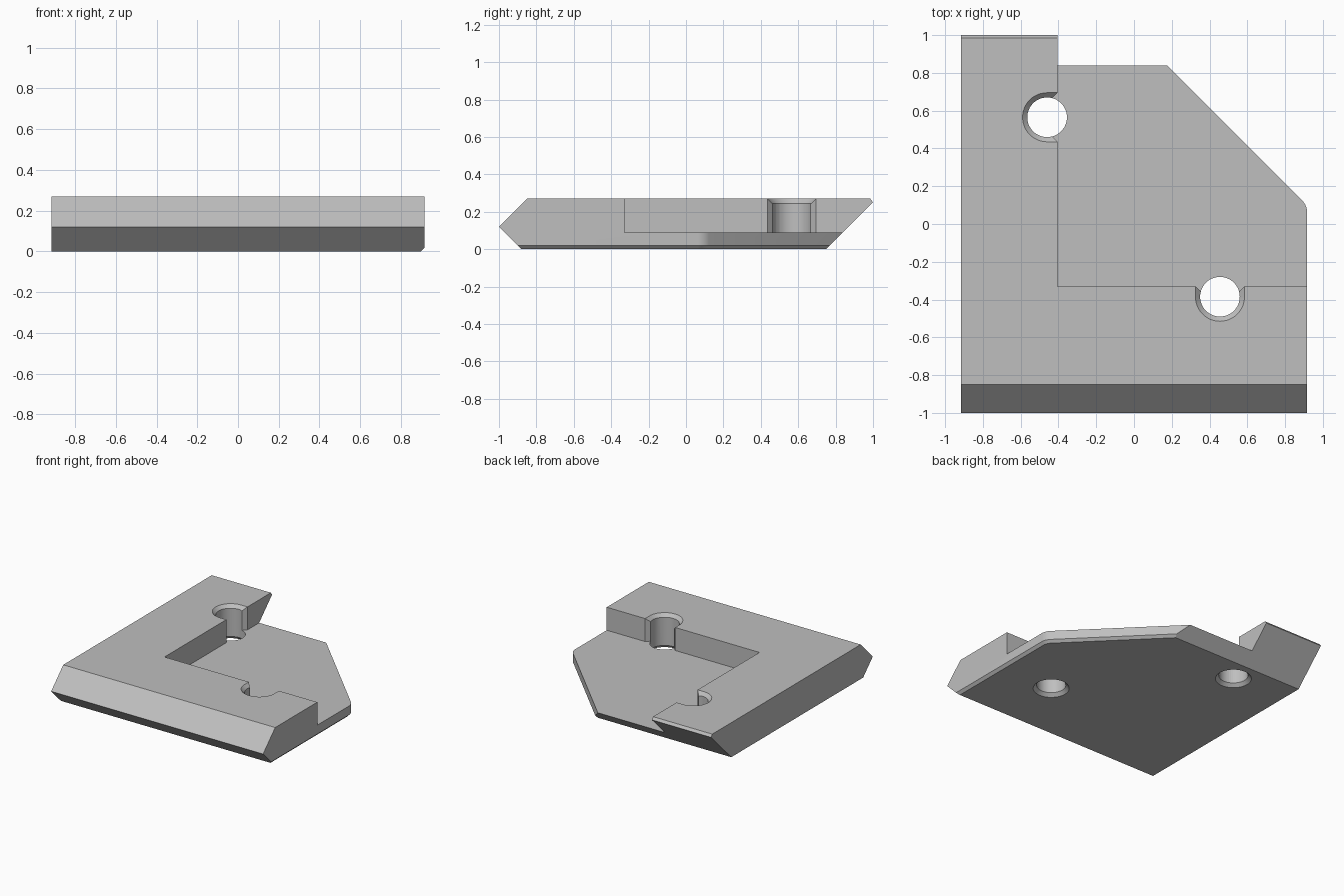
import bpy, bmesh, math
from mathutils import Vector

if "Cube" in bpy.data.objects:
    bpy.data.objects.remove(bpy.data.objects["Cube"], do_unlink=True)

grey = bpy.data.materials.new("plain grey")
grey.use_nodes = True
COLOR = (0.52, 0.52, 0.52, 1)
grey.diffuse_color = COLOR
grey.node_tree.nodes["Principled BSDF"].inputs["Base Color"].default_value = COLOR


def make_object(name, bm):
    bmesh.ops.recalc_face_normals(bm, faces=bm.faces)
    mesh = bpy.data.meshes.new(name)
    bm.to_mesh(mesh)
    bm.free()
    mesh.materials.append(grey)
    obj = bpy.data.objects.new(name, mesh)
    bpy.context.collection.objects.link(obj)
    return obj


def prism(points, offset):
    bm = bmesh.new()
    face = bm.faces.new([bm.verts.new(p) for p in points])
    ext = bmesh.ops.extrude_face_region(bm, geom=[face], use_keep_orig=True)
    moved = [v for v in ext["geom"] if isinstance(v, bmesh.types.BMVert)]
    bmesh.ops.translate(bm, verts=moved, vec=offset)
    return bm


def ring(centre, radius, z, count=48):
    return [(centre[0] + radius * math.cos(math.tau * i / count),
             centre[1] + radius * math.sin(math.tau * i / count), z)
            for i in range(count)]


def lathe(centre, profile):
    bm = bmesh.new()
    rings = [[bm.verts.new(p) for p in ring(centre, r, z)] for r, z in profile]
    for low, high in zip(rings, rings[1:]):
        for i in range(len(low)):
            bm.faces.new((low[i - 1], low[i], high[i], high[i - 1]))
    bm.faces.new(rings[0])
    bm.faces.new(rings[-1])
    return bm


def hull(points):
    bm = bmesh.new()
    for p in points:
        bm.verts.new(p)
    bmesh.ops.convex_hull(bm, input=bm.verts[:])
    bmesh.ops.dissolve_limit(bm, angle_limit=0.001, verts=bm.verts[:], edges=bm.edges[:])
    return bm


def cut(bm, point, normal):
    bmesh.ops.bisect_plane(bm, geom=bm.verts[:] + bm.edges[:] + bm.faces[:], dist=1e-5,
                           plane_co=point, plane_no=normal, clear_outer=True)
    bmesh.ops.holes_fill(bm, edges=[e for e in bm.edges if e.is_boundary])


# Bracket body: side profile run across the width
HALF, TOP, FLOOR = 0.917, 0.27, 0.09
side = [(-1, 0.12), (-0.88, 0), (0.75, 0), (1, 0.25), (0.985, TOP), (-0.85, TOP)]
body_bm = prism([(-HALF, y, z) for y, z in side], (2 * HALF + 0.1, 0, 0))

# Right side, rounded corner and diagonal, each with a small bottom chamfer
ARC, RADIUS, CHAMFER = Vector((0.82, 0.058, 0)), 0.097, 0.02
for step in range(7):
    a = math.radians(45) * step / 6
    n = Vector((math.cos(a), math.sin(a), 0))
    cut(body_bm, ARC + n * RADIUS, n)
for step in range(7):
    a = math.radians(45) * step / 6
    n = Vector((math.cos(a), math.sin(a), 0))
    cut(body_bm, ARC + n * RADIUS + Vector((0, 0, CHAMFER)), n - Vector((0, 0, 1)))
body = make_object("corner_bracket", body_bm)

# Recess with chamfered openings where the bolt holes break its walls
WX, WY = -0.405, -0.33
H1, H2 = (-0.46, 0.565), (0.455, -0.385)
BORE, RIM, D = 0.105, 0.13, 0.0285
EDGE = RIM - BORE
plan = [(WX, WY), (H2[0] - RIM, WY), (H2[0] - RIM + D, WY - D),
        (H2[0] + RIM - D, WY - D), (H2[0] + RIM, WY), (2, WY), (2, 2), (WX, 2),
        (WX, H1[1] + RIM), (WX - D, H1[1] + RIM - D),
        (WX - D, H1[1] - RIM + D), (WX, H1[1] - RIM)]
cutters = [make_object("recess_cutter", prism([(x, y, FLOOR) for x, y in plan], (0, 0, 1)))]

# Bolt holes: countersunk below, countersink above running out into the recess
for centre, shift in ((H1, (0.1, 0)), (H2, (0, 0.1))):
    bore = [(RIM + 0.02, -0.02), (BORE, EDGE), (BORE, TOP + 0.05)]
    cutters.append(make_object("hole_cutter", lathe(centre, bore)))
    away = (centre[0] + shift[0], centre[1] + shift[1])
    points = []
    for c in (centre, away):
        points += ring(c, BORE - 0.01, TOP - EDGE - 0.01)
        points += ring(c, RIM + 0.02, TOP + 0.02)
    cutters.append(make_object("countersink_cutter", hull(points)))

bpy.ops.object.select_all(action="DESELECT")
body.select_set(True)
bpy.context.view_layer.objects.active = body
for cutter in cutters:
    cutter.hide_render = True
    mod = body.modifiers.new("cut", "BOOLEAN")
    mod.operation, mod.solver, mod.object = "DIFFERENCE", "EXACT", cutter
    bpy.ops.object.modifier_apply(modifier=mod.name)
    bpy.data.objects.remove(cutter, do_unlink=True)

bpy.ops.object.shade_smooth_by_angle(angle=math.radians(25))
